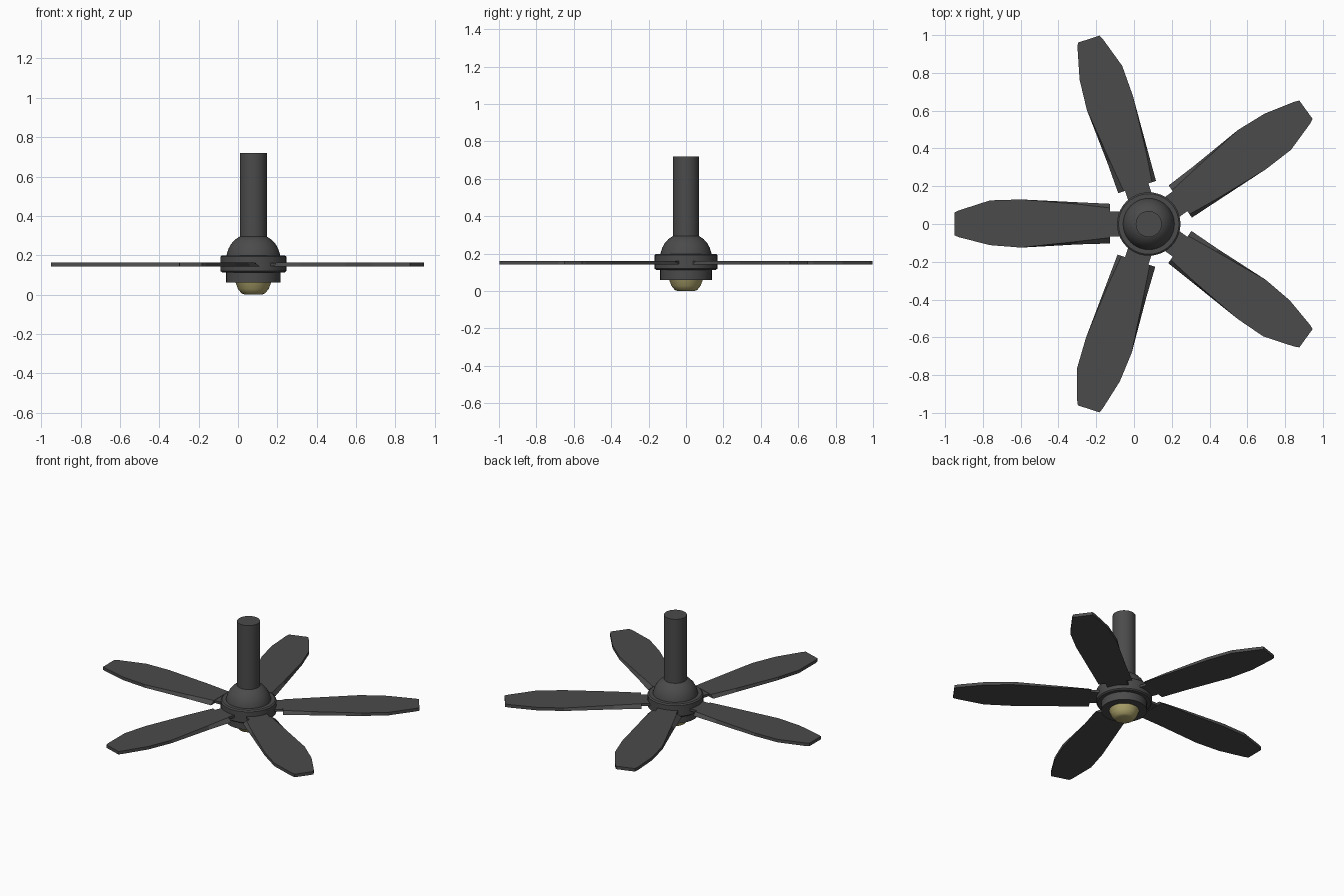
import bpy, bmesh, math
from mathutils import Matrix

if "Cube" in bpy.data.objects:
    bpy.data.objects.remove(bpy.data.objects["Cube"])

CX = 0.078          # hub axis sits off-centre because of the five blades
SEG = 40


def material(name, rgb):
    m = bpy.data.materials.new(name)
    m.diffuse_color = (*rgb, 1)
    m.use_nodes = True
    m.node_tree.nodes["Principled BSDF"].inputs["Base Color"].default_value = m.diffuse_color
    return m


dark = material("dark_metal", (0.07, 0.07, 0.07))
amber = material("amber_glass", (0.42, 0.37, 0.15))


def finish(name, bm, mat, smooth=True):
    bmesh.ops.recalc_face_normals(bm, faces=bm.faces)
    me = bpy.data.meshes.new(name)
    bm.to_mesh(me)
    bm.free()
    me.materials.append(mat)
    ob = bpy.data.objects.new(name, me)
    bpy.context.collection.objects.link(ob)
    if smooth:
        bpy.ops.object.select_all(action='DESELECT')
        ob.select_set(True)
        bpy.context.view_layer.objects.active = ob
        bpy.ops.object.shade_smooth_by_angle(angle=math.radians(30))
    return ob


def lathe(name, profile, mat):
    """Closed solid of revolution from (radius, z) points, capped at both ends."""
    bm = bmesh.new()
    rings = [[bm.verts.new((CX + r * math.cos(math.tau * i / SEG),
                            r * math.sin(math.tau * i / SEG), z))
              for i in range(SEG)] for r, z in profile]
    for a, b in zip(rings, rings[1:]):
        for i in range(SEG):
            j = (i + 1) % SEG
            bm.faces.new((a[i], a[j], b[j], b[i]))
    bm.faces.new(rings[0])
    bm.faces.new(rings[-1])
    return finish(name, bm, mat)


# Hanging rod, dome, motor ring, light fitting and lamp
lathe("down_rod", [(0.069, 0.27), (0.069, 0.72)], dark)
lathe("motor_dome", [(0.137, 0.19), (0.135, 0.205), (0.127, 0.232), (0.113, 0.257),
                     (0.094, 0.278), (0.070, 0.294), (0.060, 0.297)], dark)
lathe("motor_ring", [(0.160, 0.113), (0.168, 0.120), (0.168, 0.192), (0.160, 0.199)], dark)
lathe("light_fitting", [(0.138, 0.06), (0.138, 0.12)], dark)
lathe("lamp", [(0.045, 0.0), (0.060, 0.006), (0.078, 0.028), (0.092, 0.065)], amber)

# Blade sections: distance from axis, top and bottom edges on each side
SECTIONS = [  # r, top left, top right, bottom left, bottom right
    (0.205, 0.085, -0.072, 0.107, -0.103),
    (0.375, 0.105, -0.092, 0.115, -0.108),
    (0.675, 0.130, -0.125, 0.130, -0.125),
    (0.840, 0.125, -0.112, 0.125, -0.112),
    (1.005, 0.072, -0.070, 0.072, -0.070),
    (1.029, 0.060, -0.060, 0.060, -0.060),
]


def blade(name, angle):
    bm = bmesh.new()
    loops = [[bm.verts.new(p) for p in ((r, -tl, 0.162), (r, -tr, 0.162),
                                        (r, -br, 0.142), (r, -bl, 0.142))]
             for r, tl, tr, bl, br in SECTIONS]
    for a, b in zip(loops, loops[1:]):
        for i in range(4):
            j = (i + 1) % 4
            bm.faces.new((a[i], a[j], b[j], b[i]))
    bm.faces.new(loops[0])
    bm.faces.new(loops[-1])
    bm.transform(Matrix.Translation((CX, 0, 0)) @ Matrix.Rotation(angle, 4, 'Z'))
    finish(name, bm, dark, smooth=False)


def arm(name, angle):
    bm = bmesh.new()
    bmesh.ops.create_cube(bm, size=1)
    bm.transform(Matrix.Translation((CX, 0, 0)) @ Matrix.Rotation(angle, 4, 'Z')
                 @ Matrix.Translation((0.18, 0, 0.152)) @ Matrix.Diagonal((0.1, 0.13, 0.016, 1)))
    finish(name, bm, dark, smooth=False)


# Five blades with the short arms that join them to the motor
for k in range(5):
    a = math.radians(36 + 72 * k)
    blade(f"blade_{k + 1}", a)
    arm(f"blade_arm_{k + 1}", a)
